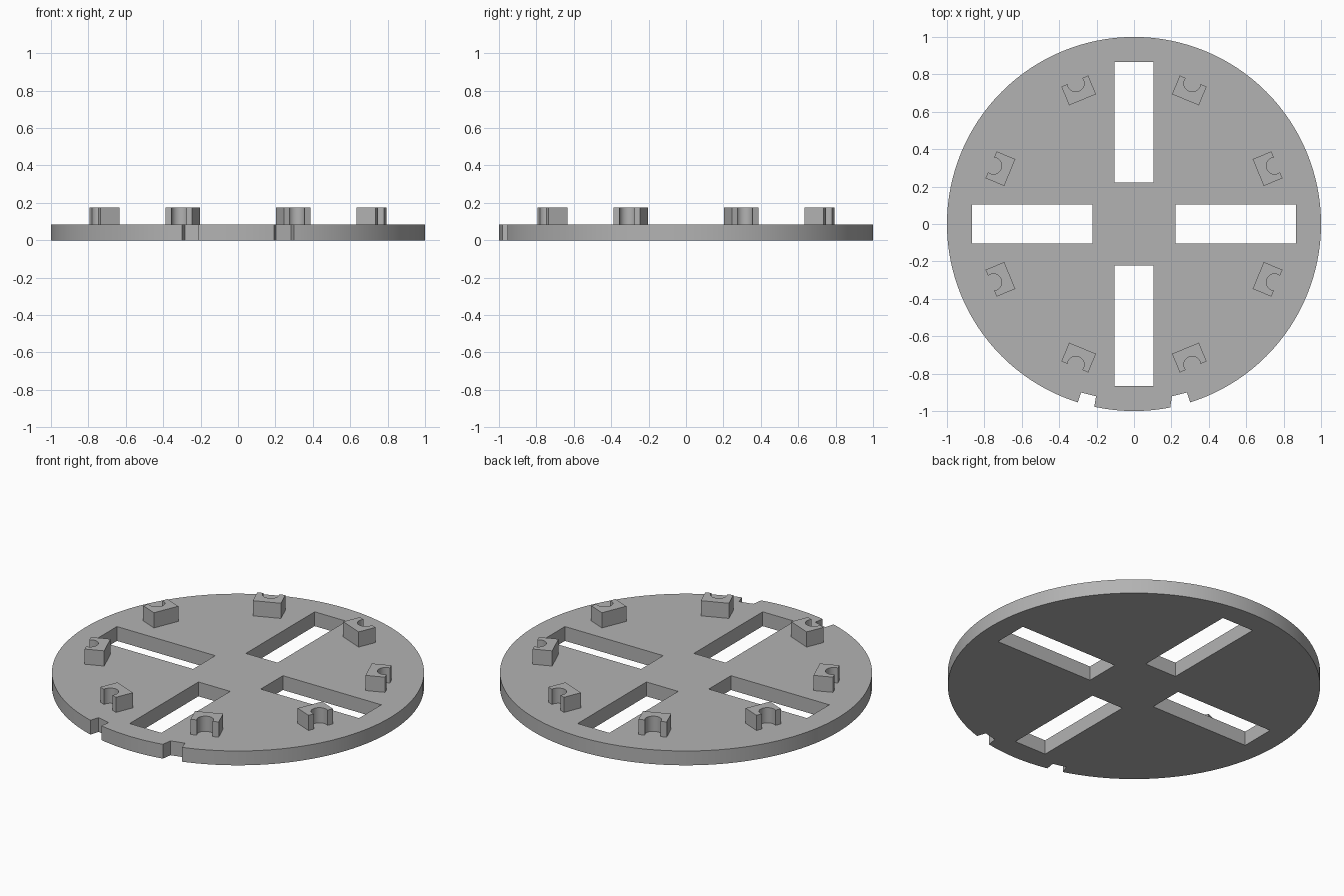
import bpy, bmesh, math
from mathutils import Matrix

if "Cube" in bpy.data.objects:
    bpy.data.objects.remove(bpy.data.objects["Cube"])

THICK = 0.085    # disc thickness
TOP = 0.175      # top of the clips

grey = bpy.data.materials.new("mid_grey")
grey.diffuse_color = (0.45, 0.45, 0.45, 1)
grey.use_nodes = True
grey.node_tree.nodes["Principled BSDF"].inputs["Base Color"].default_value = grey.diffuse_color


def prism(name, outline, z0, z1):
    """Extrude a flat outline (counter-clockwise) from z0 to z1."""
    bm = bmesh.new()
    face = bm.faces.new([bm.verts.new((x, y, z0)) for x, y in outline])
    ext = bmesh.ops.extrude_face_region(bm, geom=[face])
    verts = [v for v in ext["geom"] if isinstance(v, bmesh.types.BMVert)]
    bmesh.ops.translate(bm, verts=verts, vec=(0, 0, z1 - z0))
    bmesh.ops.recalc_face_normals(bm, faces=bm.faces)
    mesh = bpy.data.meshes.new(name)
    bm.to_mesh(mesh)
    bm.free()
    mesh.materials.append(grey)
    obj = bpy.data.objects.new(name, mesh)
    bpy.context.collection.objects.link(obj)
    return obj


def smooth(obj):
    bpy.ops.object.select_all(action="DESELECT")
    obj.select_set(True)
    bpy.context.view_layer.objects.active = obj
    bpy.ops.object.shade_smooth_by_angle(angle=math.radians(30))


# Base disc
N = 128
disc = prism("base_disc", [(math.cos(2 * math.pi * i / N), math.sin(2 * math.pi * i / N))
                           for i in range(N)], 0, THICK)

# Cutters: four radial slots and two rim notches
cutters = []
for k in range(4):
    slot = prism("slot_cutter", [(0.222, -0.104), (0.867, -0.104), (0.867, 0.104), (0.222, 0.104)],
                 -0.1, 0.3)
    slot.data.transform(Matrix.Rotation(k * math.pi / 2, 4, "Z"))
    cutters.append(slot)
for s in (-1, 1):
    notch = [(0.203, -0.921), (0.283, -0.901), (0.333, -1.05), (0.228, -1.07)]
    # keep the mirrored outline tapering the same way
    if s < 0:
        notch = [(-x, y) for x, y in notch]
    else:
        notch[3] = (0.180, -1.07)
    if s < 0:
        notch[3] = (-0.228, -1.07)
    cutters.append(prism("notch_cutter", notch, -0.1, 0.3))
for c in cutters:
    c.hide_render = True
    c.hide_set(True)
    mod = disc.modifiers.new("cut", "BOOLEAN")
    mod.operation = "DIFFERENCE"
    mod.solver = "EXACT"
    mod.object = c

# Bake the cuts, then drop the cutters
bpy.context.view_layer.update()
baked = bpy.data.meshes.new_from_object(disc.evaluated_get(bpy.context.evaluated_depsgraph_get()))
disc.modifiers.clear()
disc.data = baked
for c in cutters:
    bpy.data.objects.remove(c)
smooth(disc)

# Clips: blocks with a round socket open toward the rim
R_IN, R_OUT, HALF = 0.719, 0.827, 0.0775
SOCKET_R, SOCKET_C = 0.045, 0.814
a0 = math.acos((R_OUT - SOCKET_C) / SOCKET_R)
arc = []
for i in range(21):
    a = a0 + (2 * math.pi - 2 * a0) * i / 20
    arc.append((SOCKET_C + SOCKET_R * math.cos(a), SOCKET_R * math.sin(a)))
outline = [(R_OUT, HALF), (R_IN, HALF), (R_IN, -HALF), (R_OUT, -HALF)] + arc[::-1]
for k in range(8):
    clip = prism("clip_%d" % (k + 1), outline, THICK - 0.005, TOP)
    clip.data.transform(Matrix.Rotation(math.radians(22.5 + 45 * k), 4, "Z"))
    smooth(clip)
